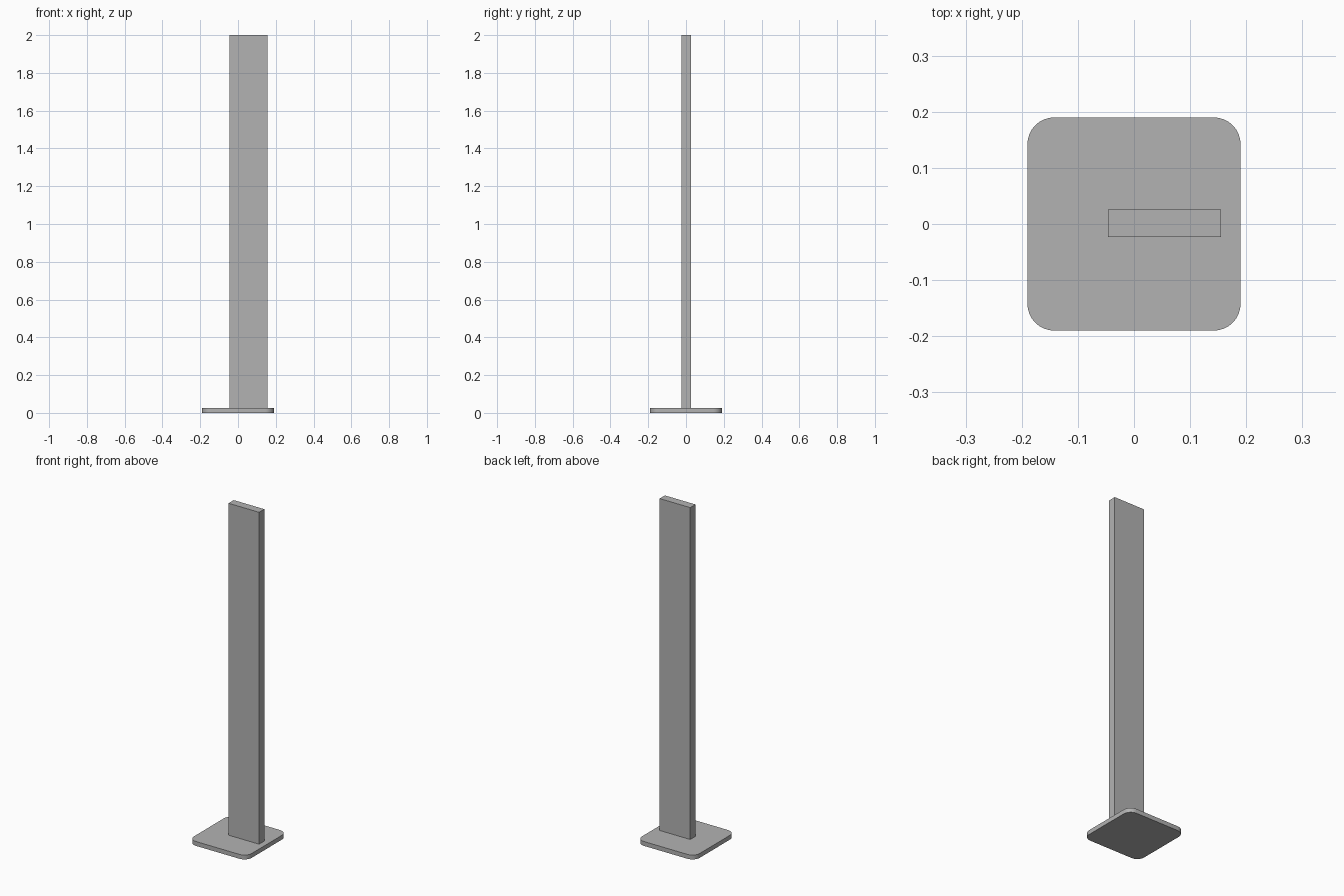
import bpy
import bmesh
from mathutils import Matrix, Vector

if "Cube" in bpy.data.objects:
    bpy.data.objects.remove(bpy.data.objects["Cube"], do_unlink=True)

grey = bpy.data.materials.new("plain_grey")
grey.use_nodes = True
color = (0.45, 0.45, 0.45, 1)
grey.diffuse_color = color
grey.node_tree.nodes["Principled BSDF"].inputs["Base Color"].default_value = color


def box(name, low, high, corner_radius=0):
    """Box between two corners, optionally with rounded vertical edges."""
    low, high = Vector(low), Vector(high)
    bm = bmesh.new()
    bmesh.ops.create_cube(bm, size=1)
    bmesh.ops.transform(bm, verts=bm.verts, matrix=Matrix.LocRotScale(
        (low + high) / 2, None, high - low))
    if corner_radius:
        upright = [e for e in bm.edges
                   if abs(e.verts[0].co.z - e.verts[1].co.z) > 0.001]
        bmesh.ops.bevel(bm, geom=upright, offset=corner_radius, segments=8,
                        profile=0.5, affect='EDGES')
    mesh = bpy.data.meshes.new(name)
    bm.to_mesh(mesh)
    bm.free()
    mesh.materials.append(grey)
    obj = bpy.data.objects.new(name, mesh)
    bpy.context.collection.objects.link(obj)
    return obj


# Rounded square foot plate
base = box("base_plate", (-0.19, -0.19, 0), (0.19, 0.19, 0.026), 0.048)
bpy.context.view_layer.objects.active = base
base.select_set(True)
bpy.ops.object.shade_smooth_by_angle()

# Tall flat upright, set off-centre on the plate
box("upright_post", (-0.046, -0.023, 0.026), (0.155, 0.026, 2))
